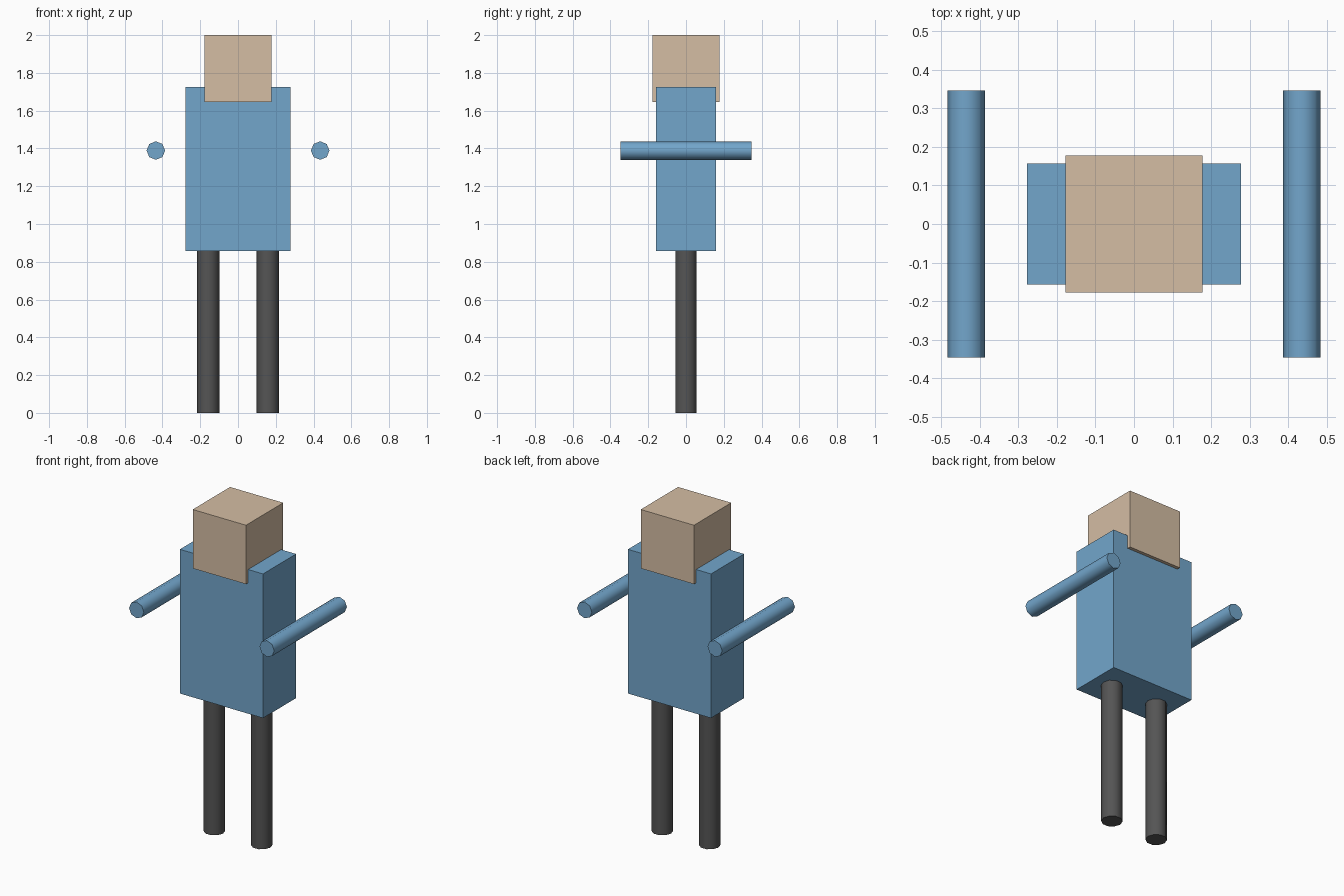
import bpy
from math import pi, radians

if "Cube" in bpy.data.objects:
    bpy.data.objects.remove(bpy.data.objects["Cube"])


def material(name, rgb):
    m = bpy.data.materials.new(name)
    m.diffuse_color = (*rgb, 1)
    m.use_nodes = True
    m.node_tree.nodes["Principled BSDF"].inputs["Base Color"].default_value = m.diffuse_color
    return m


SKIN = material("tan", (0.66, 0.51, 0.37))
SHIRT = material("blue", (0.17, 0.38, 0.60))
TROUSERS = material("dark_grey", (0.09, 0.09, 0.09))


def finish(name, mat):
    ob = bpy.context.object
    ob.name = name
    ob.data.materials.append(mat)
    return ob


def box(name, size, center, mat):
    bpy.ops.mesh.primitive_cube_add(size=1, location=center)
    ob = finish(name, mat)
    ob.scale = size
    bpy.ops.object.transform_apply(location=False, rotation=False, scale=True)


def rod(name, sides, radius, length, center, rotation, mat):
    bpy.ops.mesh.primitive_cylinder_add(vertices=sides, radius=radius, depth=length,
                                        location=center, rotation=rotation)
    finish(name, mat)
    # round sides, crisp end caps
    bpy.ops.object.shade_smooth_by_angle(angle=radians(60))


# Torso block and the head sunk slightly into it
box("torso", (0.554, 0.315, 0.869), (0, 0, 1.291), SHIRT)
box("head", (0.355, 0.355, 0.355), (0, 0, 1.8225), SKIN)

# Legs stand upright, arms lie front to back beside the torso
for side, label in ((-1, "right"), (1, "left")):
    rod(label + "_leg", 10, 0.059, 0.86, (side * 0.158, 0, 0.43), (0, 0, pi / 2), TROUSERS)
    rod(label + "_arm", 8, 0.049, 0.692, (side * 0.435, 0, 1.389), (pi / 2, 0, 0), SHIRT)
